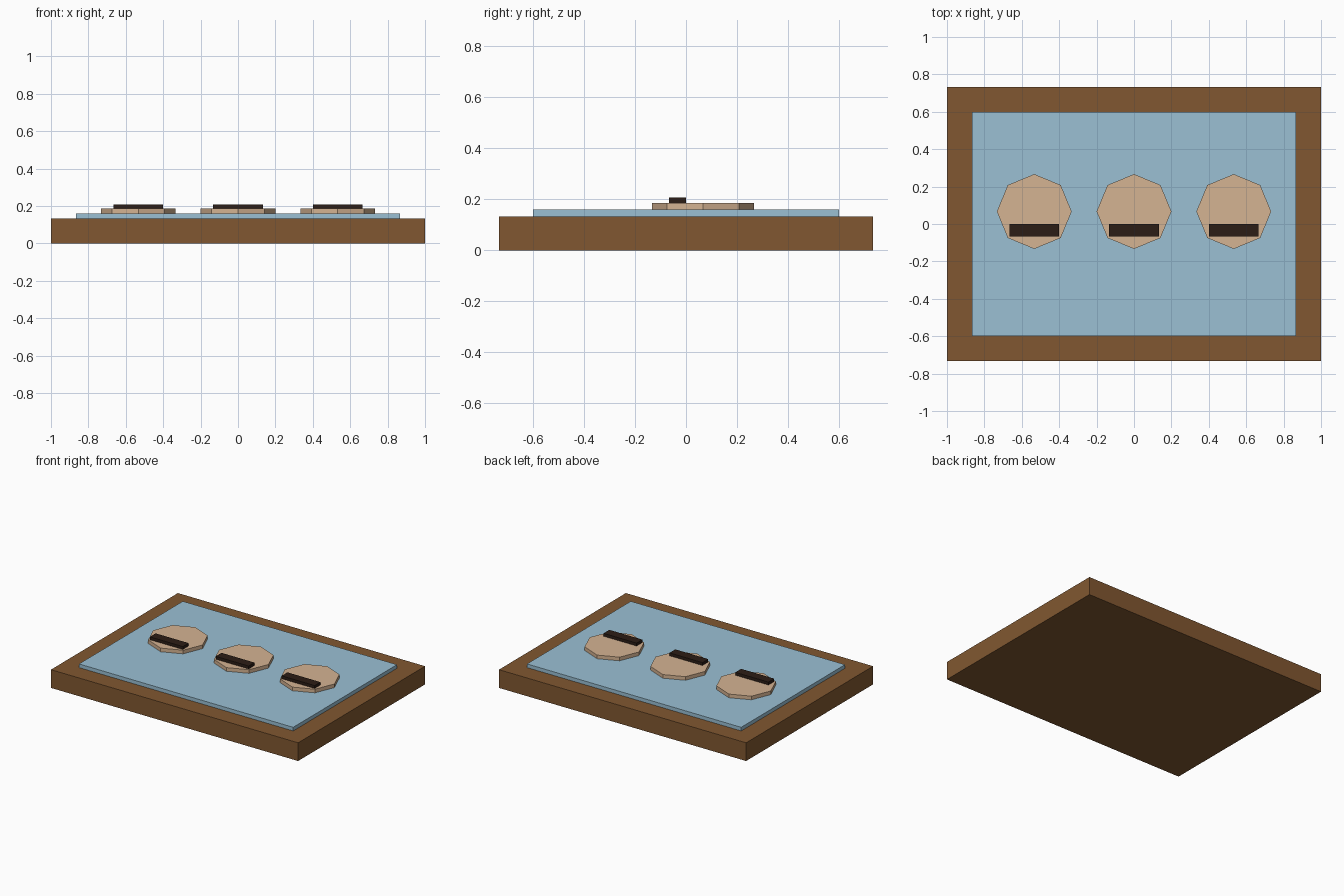
import bpy
import math

if "Cube" in bpy.data.objects:
    bpy.data.objects.remove(bpy.data.objects["Cube"])


def material(name, rgb):
    # display colour (0-255) to linear
    m = bpy.data.materials.new(name)
    m.diffuse_color = [(c / 255) ** 2.2 for c in rgb] + [1]
    m.use_nodes = True
    m.node_tree.nodes["Principled BSDF"].inputs["Base Color"].default_value = m.diffuse_color
    return m


wood = material("wood", (128, 88, 52))
blue = material("pale_blue", (153, 191, 211))
tan = material("tan", (212, 178, 145))
dark = material("dark_brown", (48, 35, 28))


def box(name, x, y, z0, z1, w, d, mat):
    bpy.ops.mesh.primitive_cube_add(size=1, location=(x, y, (z0 + z1) / 2))
    o = bpy.context.object
    o.name = name
    o.scale = (w, d, z1 - z0)
    bpy.ops.object.transform_apply(location=False, rotation=False, scale=True)
    o.data.materials.append(mat)
    return o


def octagon(name, x, y, z0, z1, r, mat):
    bpy.ops.mesh.primitive_cylinder_add(vertices=8, radius=r, depth=z1 - z0,
                                        location=(x, y, (z0 + z1) / 2))
    o = bpy.context.object
    o.name = name
    o.data.materials.append(mat)
    return o


# Wooden base and raised blue panel
box("frame", 0, 0, 0, 0.1333, 2.0, 1.4667, wood)
box("panel", 0, 0, 0.1333, 0.16, 1.7333, 1.2, blue)

# Three octagonal discs, each with a dark bar near its front edge
for side, x in (("left", -0.5333), ("middle", 0), ("right", 0.5333)):
    octagon(side + "_disc", x, 0.0667, 0.16, 0.1867, 0.2, tan)
    box(side + "_bar", x, -0.0333, 0.1867, 0.208, 0.2667, 0.0667, dark)
